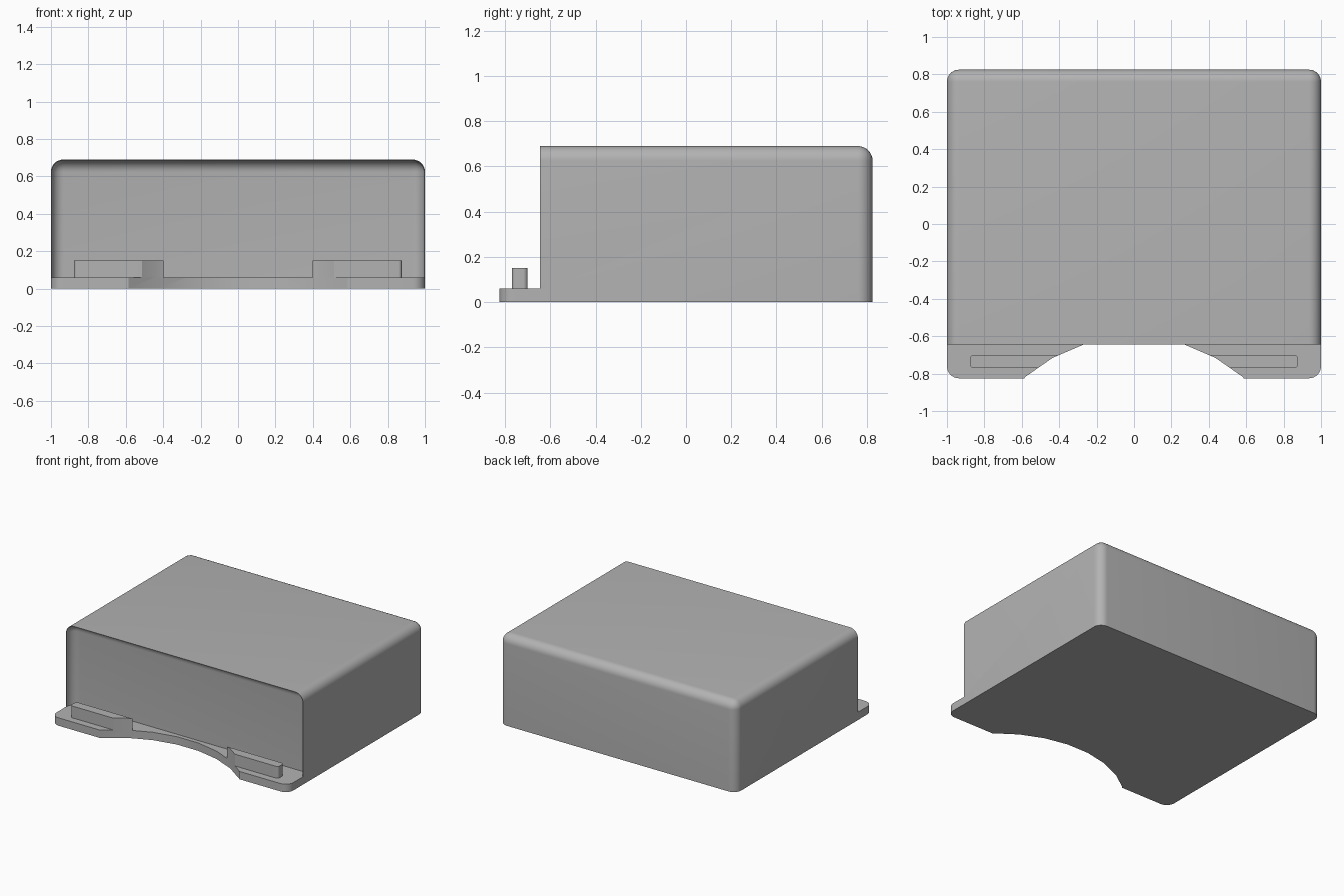
import bpy, bmesh, math
from mathutils import Vector

if "Cube" in bpy.data.objects:
    bpy.data.objects.remove(bpy.data.objects["Cube"], do_unlink=True)

FRONT, BACK, HEIGHT = -0.825, 0.825, 0.69
HOOD_FRONT, PLATE_TOP, RADIUS = -0.645, 0.06, 0.065

grey = bpy.data.materials.new("plain_grey")
grey.use_nodes = True
grey.diffuse_color = (0.45, 0.45, 0.45, 1)
grey.node_tree.nodes["Principled BSDF"].inputs["Base Color"].default_value = grey.diffuse_color


def make_object(name, bm):
    bmesh.ops.recalc_face_normals(bm, faces=bm.faces)
    mesh = bpy.data.meshes.new(name)
    bm.to_mesh(mesh)
    bm.free()
    mesh.materials.append(grey)
    obj = bpy.data.objects.new(name, mesh)
    bpy.context.collection.objects.link(obj)
    return obj


def box(name, low, high, radius=0, rounded=lambda a, b: False):
    """Box between two corners; edges picked by the rule are rounded."""
    bm = bmesh.new()
    bmesh.ops.create_cube(bm, size=1)
    low, high = Vector(low), Vector(high)
    for v in bm.verts:
        v.co = Vector([(l + h) / 2 + c * (h - l) for l, h, c in zip(low, high, v.co)])
    edges = [e for e in bm.edges if rounded(e.verts[0].co, e.verts[1].co)]
    if edges:
        bmesh.ops.bevel(bm, geom=edges, offset=radius, segments=8, profile=0.5, affect='EDGES')
    return make_object(name, bm)


def vertical(a, b):
    return abs(a.z - b.z) > 0.01


def hood_edge(a, b):
    """Upright edges and the top edges at the sides and back."""
    middle = (a + b) / 2
    return vertical(a, b) or (middle.z > 0.3 and (abs(middle.x) > 0.5 or middle.y > FRONT - 0.1))


def cut(obj, cutters):
    for cutter in cutters:
        mod = obj.modifiers.new("cut", 'BOOLEAN')
        mod.operation, mod.solver, mod.object = 'DIFFERENCE', 'EXACT', cutter
    bpy.ops.object.select_all(action='DESELECT')
    obj.select_set(True)
    bpy.context.view_layer.objects.active = obj
    for mod in list(obj.modifiers):
        bpy.ops.object.modifier_apply(modifier=mod.name)
    bpy.ops.object.shade_smooth_by_angle(angle=math.radians(30))


# Cutter for the curved notch in the front lip
bm = bmesh.new()
centre, reach, steps = -1.5, 0.897, 7
outline = []
for i in range(steps + 1):
    angle = math.radians(-40.7 + 81.4 * i / steps)
    outline.append((reach * math.sin(angle), centre + reach * math.cos(angle)))
outline += [(outline[-1][0], centre), (outline[0][0], centre)]
face = bm.faces.new([bm.verts.new((x, y, -0.1)) for x, y in outline])
extruded = bmesh.ops.extrude_face_region(bm, geom=[face])["geom"]
bmesh.ops.translate(bm, vec=(0, 0, 0.4), verts=[g for g in extruded if isinstance(g, bmesh.types.BMVert)])
notch = make_object("notch_cutter", bm)

# Cutters for the open front and the shallow scooped recess behind it
open_front = box("front_cutter", (-1.5, -2, PLATE_TOP), (1.5, HOOD_FRONT, 1))
recess = box("recess_cutter", (-0.997, -1.2, PLATE_TOP), (0.997, -0.575, HEIGHT - 0.003),
             RADIUS, hood_edge)

# Hood and base plate in one piece
housing = box("housing", (-1, FRONT, 0), (1, BACK, HEIGHT), RADIUS, hood_edge)
cut(housing, [open_front, recess, notch])

# Raised locating bar, split in two by the notch
bar = box("locating_bar", (-0.877, -0.77, PLATE_TOP), (0.877, -0.70, 0.15), 0.02, vertical)
cut(bar, [notch])

for helper in (notch, open_front, recess):
    bpy.data.objects.remove(helper, do_unlink=True)
